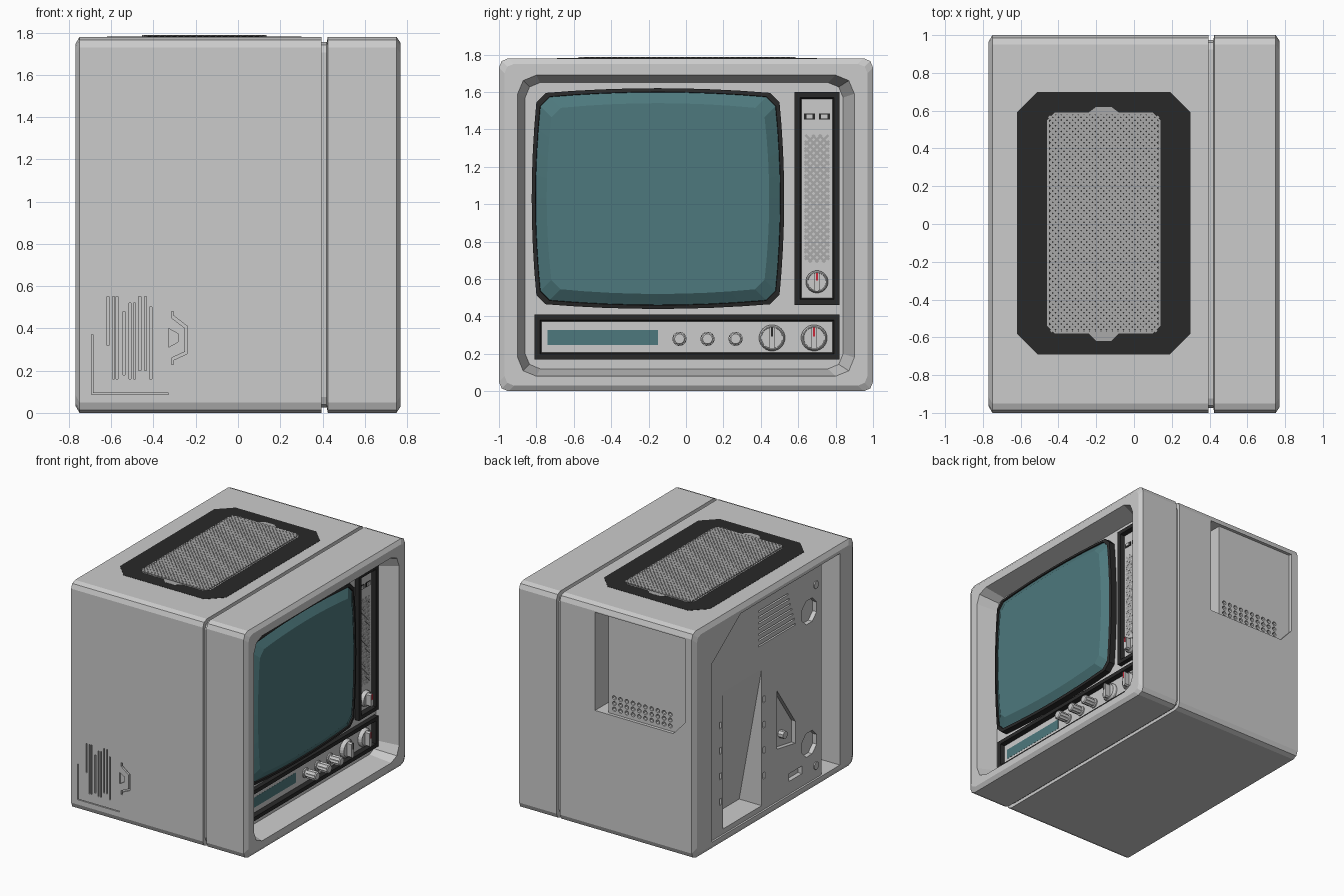
import bpy, bmesh, math

if "Cube" in bpy.data.objects:
    bpy.data.objects.remove(bpy.data.objects["Cube"])


def material(name, rgb):
    m = bpy.data.materials.new(name)
    m.diffuse_color = (*rgb, 1)
    m.use_nodes = True
    m.node_tree.nodes["Principled BSDF"].inputs["Base Color"].default_value = m.diffuse_color
    return m


BLACK = material("black_plastic", (.022, .022, .022))
TEAL = material("teal_glass", (.075, .19, .205))
YELLOW = material("yellow_backing", (.8, .62, .0))
RED = material("red_mark", (.6, .02, .04))
MESH = material("grille_grey", (.4, .4, .4))


def place(axis, u, v, w):
    return {'x': (w, u, v), 'y': (u, w, v), 'z': (u, v, w)}[axis]


def add_loft(bm, axis, rings):
    """rings: list of (2D outline, position along axis); both ends are capped"""
    loops = [[bm.verts.new(place(axis, u, v, w)) for u, v in pts] for pts, w in rings]
    n = len(loops[0])
    for a, b in zip(loops, loops[1:]):
        for i in range(n):
            bm.faces.new((a[i], a[(i + 1) % n], b[(i + 1) % n], b[i]))
    bm.faces.new(loops[0][::-1])
    bm.faces.new(loops[-1])


def finish(name, bm, mat=None):
    bmesh.ops.recalc_face_normals(bm, faces=bm.faces)
    me = bpy.data.meshes.new(name)
    bm.to_mesh(me)
    bm.free()
    ob = bpy.data.objects.new(name, me)
    bpy.context.collection.objects.link(ob)
    if mat:
        me.materials.append(mat)
    return ob


def loft(name, axis, rings, mat=None):
    bm = bmesh.new()
    add_loft(bm, axis, rings)
    return finish(name, bm, mat)


def prisms(name, axis, outlines, w0, w1, mat=None):
    bm = bmesh.new()
    for pts in outlines:
        add_loft(bm, axis, [(pts, w0), (pts, w1)])
    return finish(name, bm, mat)


def cut(target, axis, outlines, w0, w1):
    cutter = prisms("cutter", axis, outlines, w0, w1)
    cutter.hide_render = True
    mod = target.modifiers.new("cut", 'BOOLEAN')
    mod.operation, mod.solver, mod.object = 'DIFFERENCE', 'EXACT', cutter
    bpy.context.view_layer.objects.active = target
    bpy.ops.object.modifier_apply(modifier=mod.name)
    bpy.data.objects.remove(cutter)


def rect(u0, u1, v0, v1, r=0, seg=1):
    if r == 0:
        return [(u0, v0), (u1, v0), (u1, v1), (u0, v1)]
    pts = []
    for k, (cu, cv) in enumerate([(u1 - r, v1 - r), (u0 + r, v1 - r), (u0 + r, v0 + r), (u1 - r, v0 + r)]):
        for s in range(seg + 1):
            a = math.pi / 2 * (k + s / seg)
            pts.append((cu + r * math.cos(a), cv + r * math.sin(a)))
    return pts


def circle(u, v, r, n=16, rib=0):
    return [(u + (r - rib * (i % 2)) * math.cos(math.tau * (i + .5) / n),
             v + (r - rib * (i % 2)) * math.sin(math.tau * (i + .5) / n)) for i in range(n)]


# cabinet: rear shell with groove core, then front bezel with deep opening
def shell(i, r=.05):
    return rect(-1 + i, 1 - i, i, 1.78 - i, r, 2)


body = loft("rear_shell", 'x', [(shell(.035), -.77), (shell(0), -.75), (shell(0), .395),
                                (shell(.025), .395), (shell(.025), .43)])
loft("front_bezel", 'x', [(shell(.025), .42), (shell(0), .425), (shell(0), .75), (shell(.03), .77),
                          (rect(-.9, .9, .08, 1.69, .1, 2), .77),
                          (rect(-.86, .84, .12, 1.65, .08, 2), .61)])

# side panel, nearly flush, with a deep finger slot and vent holes
cut(body, 'y', [[(.09, .95), (.09, 1.72), (-.69, 1.72), (-.69, 1.06), (-.59, .95)]], .975, 1.1)
cut(body, 'y', [rect(-.01, .09, .95, 1.72)], .8, 1.1)
cut(body, 'y', [circle(-.06 - .054 * i, .99 + .045 * j, .017, 8)
                for i in range(10) for j in range(3)], .945, 1)

# rear panel with deep side slot, sloped cable bay, vents, sockets
cut(body, 'x', [[(.78, .06), (.78, 1.46), (.42, 1.72), (-.81, 1.72), (-.81, .06)]], -.9, -.755)
cut(body, 'x', [rect(-.81, -.6, .06, 1.72)], -.9, -.56)
cut(body, 'y', [[(-.8, 1.42), (-.8, .1), (-.56, .1)]], .14, .62)
cut(body, 'x', [rect(-.28 + .015 * i, .18, 1.36 + .045 * i, 1.372 + .045 * i) for i in range(7)]
    + [circle(-.45, z, .1, 8) for z in (.36, 1.4)]
    + [[(-.05, .93), (-.05, .47), (-.28, .43), (-.28, .6)], rect(-.36, -.2, .16, .22)]
    + [rect(y, y + .02, z, z + .05) for y in (.64, .1) for z in (.3, .5, .7, .9)], -.8, -.72)
prisms("rear_screws", 'x', [circle(-.53, 1.58, .03, 8), circle(-.53, .16, .03, 8),
                            circle(-.14, .55, .03, 8)], -.765, -.7)

# slits, frame line and pull tab on the plain side
slits = [(-.615, .32, .55), (-.59, .16, .55), (-.572, .16, .55), (-.54, .18, .48), (-.512, .16, .52),
         (-.49, .16, .52), (-.465, .2, .55), (-.438, .2, .55), (-.413, .16, .5)]
cut(body, 'y', [rect(x - .005, x + .005, a, b) for x, a, b in slits]
    + [[(-.693, .37), (-.693, .088), (-.33, .088), (-.33, .094), (-.687, .094), (-.687, .37)],
       [(-.315, .48), (-.315, .45), (-.25, .4), (-.25, .29), (-.315, .26), (-.315, .23),
        (-.305, .23), (-.305, .25), (-.24, .28), (-.24, .41), (-.305, .46), (-.305, .48)],
       [(-.33, .4), (-.285, .375), (-.285, .335), (-.33, .31)]], -1.1, -.985)


# woven grille of crossing diagonal bars
def weave(name, axis, u0, u1, v0, v1, pitch, t, w, mat):
    bm = bmesh.new()
    for s in (1, -1):
        for k in range(1, int((u1 - u0 + v1 - v0) / pitch)):
            c = k * pitch
            a, b = max(0, c - (v1 - v0)), min(u1 - u0, c)
            if b - a < t:
                continue
            ends = [(u0 + q if s > 0 else u1 - q, v0 + c - q) for q in (a, b)]
            (p, q), (m, n) = ends
            d = t * .35
            o = (d, d * s)
            pts = [(p - o[0], q - o[1]), (m - o[0], n - o[1]), (m + o[0], n + o[1]), (p + o[0], q + o[1])]
            h = w + (.001 if s > 0 else 0)
            add_loft(bm, axis, [(pts, h), (pts, h + .004)])
    return finish(name, bm, mat)


# top vent
prisms("top_vent_plate", 'z', [rect(-.62, .30, -.69, .70, .11)], 1.75, 1.7815, BLACK)
prisms("top_grille_rim", 'z', [[(-.46, -.54), (-.42, -.58), (-.24, -.58), (-.2, -.62), (-.12, -.62), (-.08, -.58),
                                (.1, -.58), (.14, -.54), (.14, .55), (.1, .59), (-.08, .59), (-.12, .62),
                                (-.2, .62), (-.24, .59), (-.42, .59), (-.46, .55)]], 1.77, 1.7825, MESH)
prisms("top_grille_backing", 'z', [rect(-.45, .13, -.57, .58, .03)], 1.77, 1.7832, BLACK)
weave("top_grille", 'z', -.45, .13, -.57, .58, .03, .014, 1.7825, MESH)


# bulging picture tube and its black surround
def tube(i, n=8, c=.05, bulge=.025):
    y0, y1, z0, z1 = -.8 + i, .5 - i, .465 + i, 1.595 - i
    ts = [k / n for k in range(n + 1)]
    lerp = lambda a, b, t: a + (b - a) * t
    out = [bulge * (1 - (2 * t - 1) ** 2) for t in ts]
    return ([(lerp(y0 + c, y1 - c, t), z0 - o) for t, o in zip(ts, out)]
            + [(y1 + o, lerp(z0 + c, z1 - c, t)) for t, o in zip(ts, out)]
            + [(lerp(y1 - c, y0 + c, t), z1 + o) for t, o in zip(ts, out)]
            + [(y0 - o, lerp(z1 - c, z0 + c, t)) for t, o in zip(ts, out)])


loft("screen_surround", 'x', [(tube(0), .6), (tube(0), .66), (tube(.02), .665), (tube(.025), .63)], BLACK)
loft("screen_glass", 'x', [(tube(.022), .62), (tube(.022), .655), (tube(.08), .695)], TEAL)


# black control panels with sunken floors
def tray(name, y0, y1, z0, z1):
    r = lambda i: rect(y0 + i, y1 - i, z0 + i, z1 - i)
    loft(name, 'x', [(r(0), .58), (r(0), .645), (r(.03), .645), (r(.04), .6)], BLACK)


tray("speaker_panel", .58, .82, .46, 1.6)
tray("control_panel", -.81, .82, .17, .41)

# speaker grille and buttons
prisms("speaker_backing", 'x', [rect(.63, .77, .68, 1.38, .02)], .59, .606, YELLOW)
weave("speaker_grille", 'x', .635, .765, .69, 1.37, .036, .013, .607, MESH)
prisms("button_plate", 'x', [rect(.62, .78, 1.44, 1.505, .01)], .59, .61)
prisms("button_wells", 'x', [rect(y, y + .06, 1.452, 1.485) for y in (.63, .71)], .6, .614, BLACK)
prisms("buttons", 'x', [rect(y, y + .034, 1.457, 1.48) for y in (.643, .723)], .6, .622)
prisms("button_ticks", 'x', [rect(.65 + .013 * i, .658 + .013 * i, 1.51, 1.525) for i in range(8)], .59, .606)

# display window
prisms("display_frame", 'x', [rect(-.75, -.14, .24, .335)], .59, .607, MESH)
prisms("display_window", 'x', [rect(-.74, -.15, .248, .327)], .595, .611, TEAL)

# ribbed push knobs
for i, y in enumerate((-.035, .115, .265)):
    c = lambda r, rib=0: circle(y, .28, r, 20, rib)
    loft(f"small_knob_{i + 1}", 'x', [(c(.038), .59), (c(.038), .62), (c(.028), .623), (c(.028), .635),
                                      (c(.036, .005), .637), (c(.036, .005), .71), (c(.026), .717)])

# rotary knobs with grip bar and pointer mark
for name, y, z, r, mark in (("tuning_knob", .46, .285, .07, BLACK), ("volume_knob", .685, .285, .07, RED),
                            ("speaker_knob", .70, .585, .06, RED)):
    c = lambda k: circle(y, z, r * k, 20)
    loft(name, 'x', [(c(1), .59), (c(1), .625), (c(.88), .64), (c(.82), .64), (c(.8), .635)])
    prisms(name + "_grip", 'x', [rect(y - .016, y + .016, z - r * .85, z + r * .85, .01)], .63, .675)
    prisms(name + "_mark", 'x', [rect(y - .005, y + .005, z + r * .1, z + r * .8)], .665, .678, mark)
